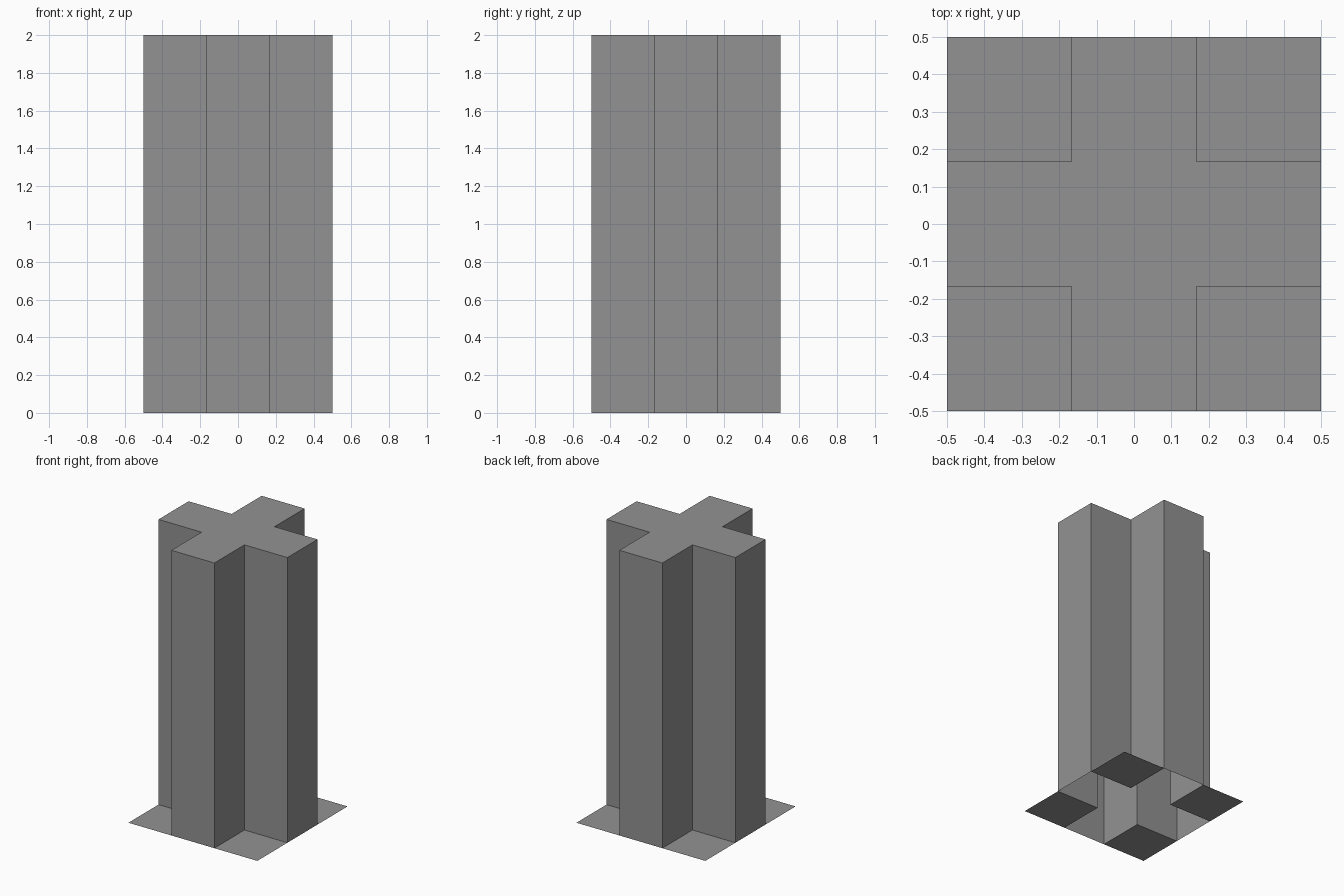
import bpy
import bmesh

if "Cube" in bpy.data.objects:
    bpy.data.objects.remove(bpy.data.objects["Cube"])

WIDTH, HEIGHT = 1.0, 2.0

# Flat square base split into 3 x 3 tiles
bm = bmesh.new()
bmesh.ops.create_grid(bm, x_segments=3, y_segments=3, size=WIDTH / 2)


def in_cross(face):
    c = face.calc_center_median()
    return min(abs(c.x), abs(c.y)) < 0.1


# Cross-shaped tower: raise the five middle tiles, leaving the underside open
cross = [f for f in bm.faces if in_cross(f)]
result = bmesh.ops.extrude_face_region(bm, geom=cross)
raised = [g for g in result["geom"] if isinstance(g, bmesh.types.BMVert)]
bmesh.ops.translate(bm, verts=raised, vec=(0, 0, HEIGHT))

leftover = [f for f in bm.faces
            if all(abs(v.co.z) < 1e-4 for v in f.verts) and in_cross(f)]
if leftover:
    bmesh.ops.delete(bm, geom=leftover, context='FACES')

# Remove the loose points and edges under the open bottom
bmesh.ops.delete(bm, geom=[e for e in bm.edges if not e.link_faces], context='EDGES')
bmesh.ops.delete(bm, geom=[v for v in bm.verts if not v.link_faces], context='VERTS')

mesh = bpy.data.meshes.new("cross_tower")
bm.to_mesh(mesh)
bm.free()
tower = bpy.data.objects.new("cross_tower", mesh)
bpy.context.collection.objects.link(tower)

# Dark grey finish
dark_grey = bpy.data.materials.new("dark_grey")
dark_grey.diffuse_color = (0.288, 0.288, 0.288, 1)
dark_grey.use_nodes = True
dark_grey.node_tree.nodes["Principled BSDF"].inputs["Base Color"].default_value = dark_grey.diffuse_color
mesh.materials.append(dark_grey)
